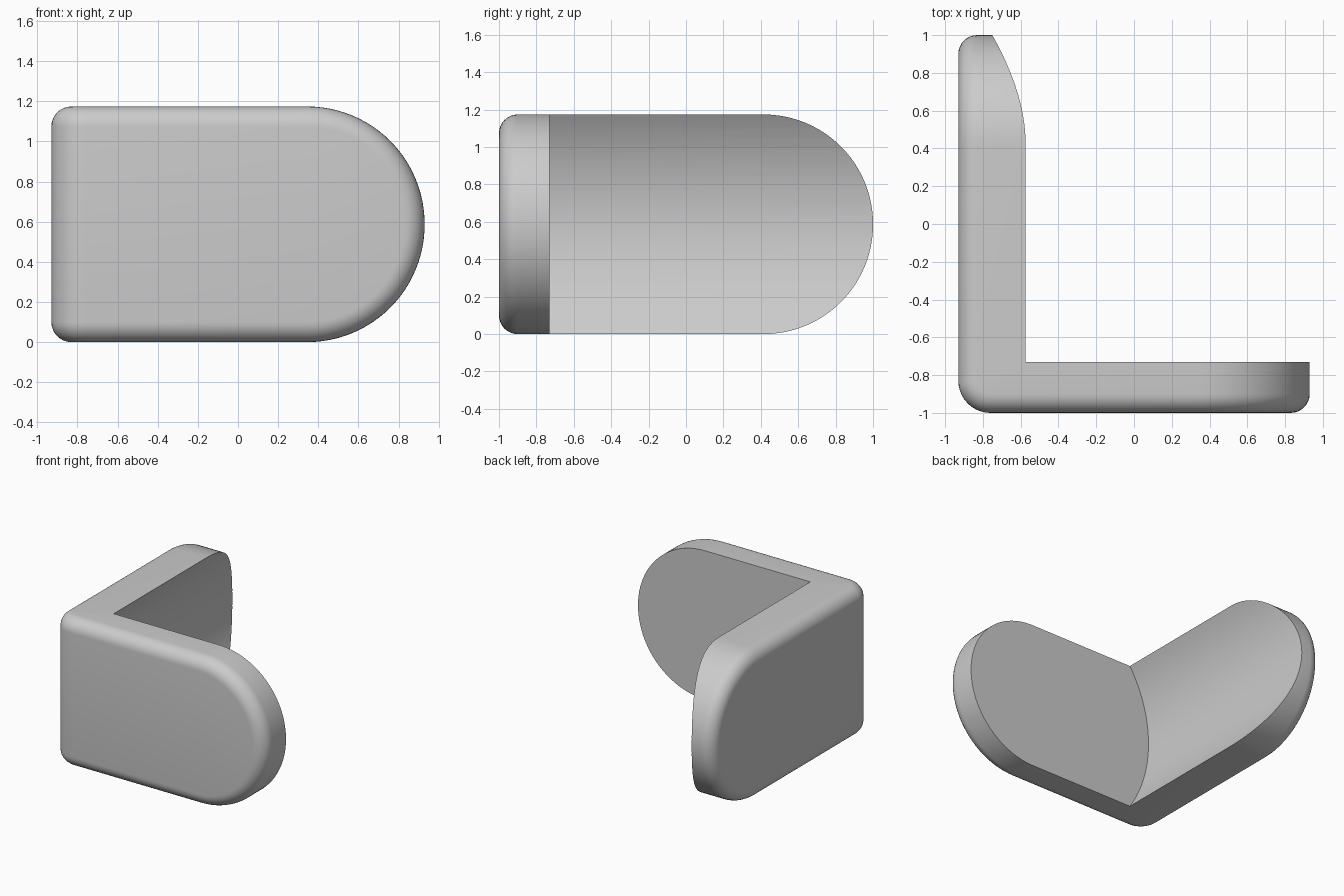
import bpy, bmesh, math
from mathutils import Matrix

if "Cube" in bpy.data.objects:
    bpy.data.objects.remove(bpy.data.objects["Cube"], do_unlink=True)

HALF_X, HALF_Y, HEIGHT = 0.93, 1.0, 1.174
CORNER_R, RIM_R = 0.17, 0.1
MID = HEIGHT / 2

grey = bpy.data.materials.new("light grey")
grey.use_nodes = True
grey.diffuse_color = (0.6, 0.6, 0.6, 1)
grey.node_tree.nodes["Principled BSDF"].inputs["Base Color"].default_value = (0.6, 0.6, 0.6, 1)


def add_object(name, bm):
    mesh = bpy.data.meshes.new(name)
    bm.to_mesh(mesh)
    bm.free()
    mesh.materials.append(grey)
    obj = bpy.data.objects.new(name, mesh)
    bpy.context.collection.objects.link(obj)
    return obj


def round_edges(bm, rule, radius, segments):
    bmesh.ops.bevel(bm, geom=[e for e in bm.edges if rule(e)], offset=radius,
                    offset_type='OFFSET', segments=segments, profile=0.5,
                    affect='EDGES', clamp_overlap=False)
    bm.normal_update()


def all_at(edge, axis, value):
    return all(abs(v.co[axis] - value) < 1e-4 for v in edge.verts)


def is_skin(face):
    n = face.normal
    return abs(n.z) < 0.01 and n.x + n.y < -0.5


# L-shaped block, its inside left thick for the hollow
bm = bmesh.new()
plan = [(-HALF_X, -HALF_Y), (HALF_X, -HALF_Y), (HALF_X, -0.65),
        (-0.5, -0.65), (-0.5, HALF_Y), (-HALF_X, HALF_Y)]
base = bm.faces.new([bm.verts.new((x, y, 0)) for x, y in plan])
top = bmesh.ops.extrude_face_region(bm, geom=[base])["geom"]
bmesh.ops.translate(bm, vec=(0, 0, HEIGHT),
                    verts=[v for v in top if isinstance(v, bmesh.types.BMVert)])
bmesh.ops.recalc_face_normals(bm, faces=bm.faces[:])


# Half-round ends of both arms
def is_end_edge(e):
    level = abs(e.verts[0].co.z - e.verts[1].co.z) < 1e-4
    return level and (all_at(e, 0, HALF_X) or all_at(e, 1, HALF_Y))


round_edges(bm, is_end_edge, MID - 0.002, 24)
bmesh.ops.remove_doubles(bm, verts=bm.verts[:], dist=0.006)

# Outer upright corner, then the rim that runs round the outside faces
round_edges(bm, lambda e: all_at(e, 0, -HALF_X) and all_at(e, 1, -HALF_Y), CORNER_R, 10)
round_edges(bm, lambda e: len(e.link_faces) == 2 and
            is_skin(e.link_faces[0]) != is_skin(e.link_faces[1]), RIM_R, 8)
bracket = add_object("corner_guard", bm)

# Cylinder that hollows the side arm and trims the front arm flat
RADIUS, FRONT, BACK = 1.065, -0.73, 1.3
bm = bmesh.new()
bmesh.ops.create_cone(bm, cap_ends=True, segments=128, radius1=RADIUS, radius2=RADIUS,
                      depth=BACK - FRONT,
                      matrix=Matrix.Translation((-0.75 + RADIUS, (FRONT + BACK) / 2, MID))
                      @ Matrix.Rotation(math.pi / 2, 4, 'X'))
cutter = add_object("hollow_cutter", bm)
cutter.hide_render = True

cut = bracket.modifiers.new("hollow", 'BOOLEAN')
cut.operation = 'DIFFERENCE'
cut.solver = 'EXACT'
cut.object = cutter

bpy.ops.object.select_all(action='DESELECT')
bracket.select_set(True)
bpy.context.view_layer.objects.active = bracket
bpy.ops.object.modifier_apply(modifier=cut.name)
bpy.data.objects.remove(cutter, do_unlink=True)
bpy.ops.object.shade_smooth_by_angle(angle=math.radians(30))
